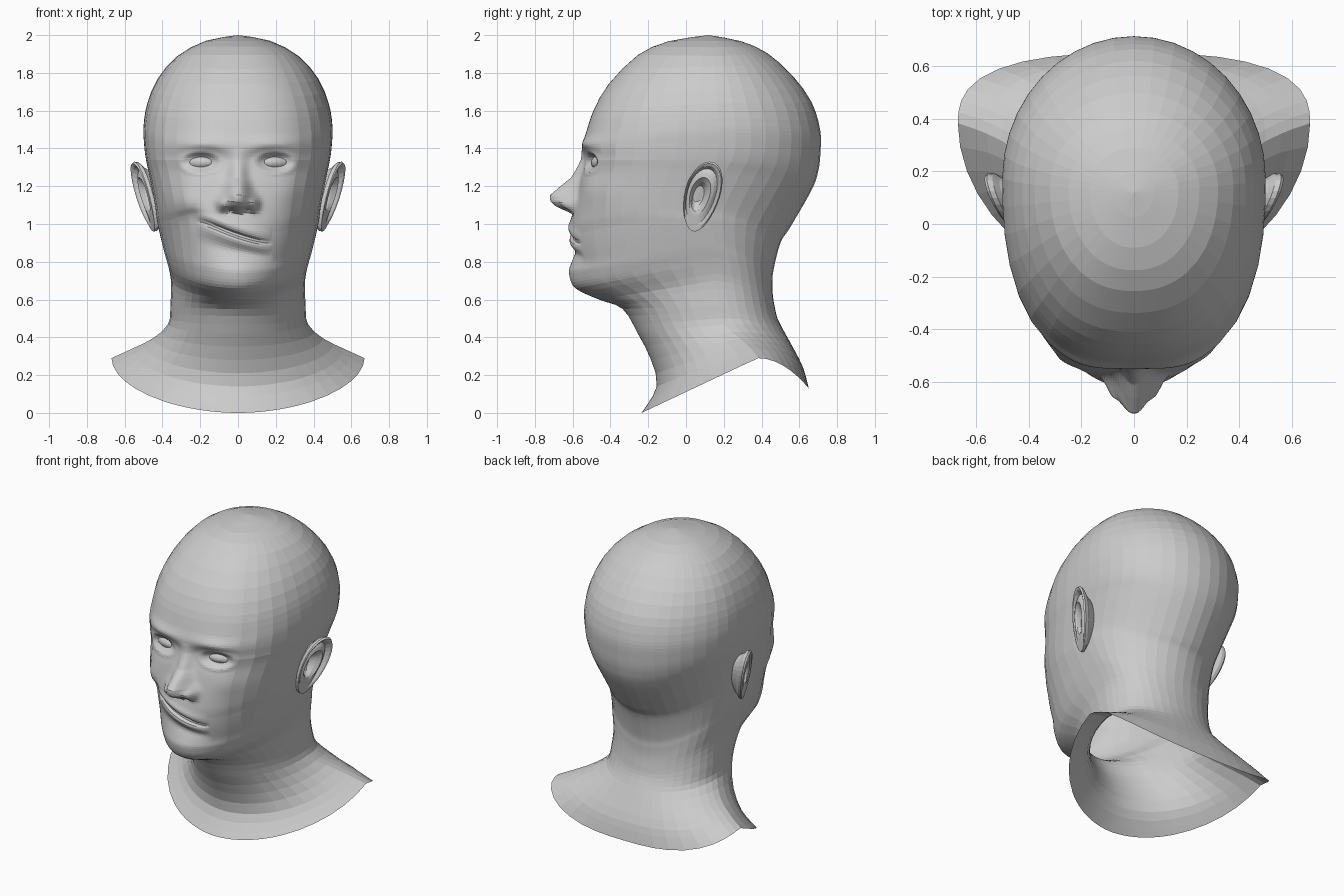
import bpy, bmesh
from math import sin, cos, pi, exp, sqrt

if "Cube" in bpy.data.objects:
    bpy.data.objects.remove(bpy.data.objects["Cube"])

# Head and neck rings: front y,z | side x,y,z | back y,z  (crown to neck opening)
RINGS = [
    (.12, 2.0, 0, .12, 2.0, .12, 2.0),
    (-.09, 1.968, .17, .13, 1.97, .29, 1.968),
    (-.255, 1.895, .32, .14, 1.89, .43, 1.905),
    (-.41, 1.74, .425, .15, 1.77, .565, 1.785),
    (-.49, 1.60, .48, .16, 1.64, .665, 1.645),
    (-.53, 1.48, .5, .17, 1.52, .71, 1.5),
    (-.55, 1.41, .497, .17, 1.42, .712, 1.38),
    (-.545, 1.34, .487, .15, 1.34, .70, 1.28),
    (-.555, 1.26, .47, .10, 1.26, .665, 1.18),
    (-.595, 1.08, .44, .04, 1.10, .55, .98),
    (-.61, .99, .43, .05, 1.02, .50, .90),
    (-.60, .82, .405, .09, .91, .462, .75),
    (-.61, .74, .392, .11, .86, .458, .68),
    (-.585, .66, .375, .13, .80, .46, .62),
    (-.46, .60, .355, .15, .70, .47, .56),
    (-.335, .55, .358, .17, .57, .485, .5),
    (-.255, .42, .37, .2, .47, .52, .43),
    (-.185, .28, .45, .28, .395, .57, .34),
    (-.155, .14, .56, .34, .34, .62, .24),
    (-.235, .0, .67, .38, .29, .65, .13)]
STEPS = [2, 2, 2, 2, 3, 6, 8, 9, 17, 8, 15, 5, 5, 3, 3, 3, 2, 2, 3]
# Roundness of the rings, front and back half
N_FRONT = [(0, 2), (4, 2.45), (7, 2.7), (8, 2.55), (10, 2.15), (12, 2), (13, 1.9), (14, 1.75), (16, 1.9), (19, 1.9)]
N_BACK = [(0, 2), (10, 2), (16, 2.2), (19, 2.7)]
# Nose height and width against z
NOSE_H = [(1.055, 0), (1.075, .055), (1.095, .10), (1.12, .132), (1.15, .143), (1.2, .097),
          (1.245, .05), (1.34, .014), (1.4, 0)]
NOSE_W = [(1.06, .07), (1.12, .075), (1.18, .06), (1.26, .045), (1.4, .04)]
MOUTH_Z = .945


def lerp(table, v):
    if v <= table[0][0]:
        return table[0][1]
    for (a, fa), (b, fb) in zip(table, table[1:]):
        if v <= b:
            return fa + (fb - fa) * (v - a) / (b - a)
    return table[-1][1]


def ring_at(i, f):
    p = [RINGS[min(max(i + k, 0), len(RINGS) - 1)] for k in (-1, 0, 1, 2)]
    return [b + .5 * f * (c - a + f * (2 * a - 5 * b + 4 * c - d + f * (3 * (b - c) + d - a)))
            for a, b, c, d in zip(*p)]


def bump(x, z, cx, cz, sx, sz, amp):
    return amp * exp(-((x - cx) / sx) ** 2 - ((z - cz) / sz) ** 2)


# Slant the mesh rows so they follow the lopsided smile
def smile_shift(x, z):
    return (-.34 * x + .42 * x * x) * exp(-((z - MOUTH_Z) / .13) ** 2 - (x / .3) ** 4)


# Facial relief: how far the skin moves forward; m is the height above the mouth line
def relief(x, z, m):
    a = abs(x)
    d = lerp(NOSE_H, z) * exp(-(a / lerp(NOSE_W, z)) ** 2.4)
    for cx, cz, sx, sz, amp in [
            (.085, 1.105, .028, .035, .04),    # nostril wing
            (.042, 1.072, .02, .012, -.03),    # nostril
            (.18, 1.335, .10, .055, -.048),    # eye socket
            (.2, 1.425, .12, .035, .016),      # brow
            (.3, 1.18, .1, .08, .015)]:        # cheekbone
        d += bump(a, z, cx, cz, sx, sz, amp)
    e = sqrt(((a - .2) / .08) ** 2 + ((z - 1.325) / .042) ** 2)
    d += .009 * exp(-((e - 1.3) / .35) ** 2)   # eyelids
    # Lips
    win = max(0, 1 - ((x + .02) / .2) ** 2) ** .7
    for cz, sz, amp in [(.035, .026, .013), (-.002, .011, -.022), (-.036, .026, .012), (-.09, .035, -.016)]:
        d += win * amp * exp(-((m - cz) / sz) ** 2)
    d += bump(x, z, -.235, 1.04, .03, .05, -.012) + bump(x, z, -.29, 1.11, .07, .06, .018)
    d += bump(x, z, 0, .75, .12, .06, .01)     # chin
    return d


def finish(name, bm, mirror=False):
    bmesh.ops.remove_doubles(bm, verts=bm.verts, dist=1e-5)
    bmesh.ops.recalc_face_normals(bm, faces=bm.faces)
    me = bpy.data.meshes.new(name)
    bm.to_mesh(me)
    bm.free()
    ob = bpy.data.objects.new(name, me)
    bpy.context.collection.objects.link(ob)
    if mirror:
        ob.modifiers.new("mirror", 'MIRROR')
    return ob


def loft(name, rows, mirror=False):
    bm = bmesh.new()
    vs = [[bm.verts.new(p) for p in row] for row in rows]
    n = len(rows[0])
    for r0, r1 in zip(vs, vs[1:]):
        for j in range(n):
            k = (j + 1) % n
            bm.faces.new((r0[j], r0[k], r1[k], r1[j]))
    return finish(name, bm, mirror)


# Head and neck: one lofted skin, fine at the face and coarse behind
half = [.65 * i / 32 for i in range(32)] + [.65 + (pi - .65) * i / 16 for i in range(17)]
angles = half + [-t for t in half[-2:0:-1]]


def head_row(i, f):
    yf, zf, xs, ys, zs, yb, zb = ring_at(i, f)
    row = []
    for t in angles:
        s, c = sin(t), cos(t)
        n = lerp(N_FRONT if c > 0 else N_BACK, i + f)
        r = (abs(s) ** n + abs(c) ** n) ** (-1 / n)
        x, c = xs * r * s, c * r
        if c > 0:
            y, z = ys + (yf - ys) * c, zs + (zf - zs) * c
            if y < -.2 and z > .6:
                m = z - MOUTH_Z
                z += smile_shift(x, z)
                y -= relief(x, z, m)
        else:
            y, z = ys - (yb - ys) * c, zs + (zb - zs) * c * c
        row.append((x, y, z))
    return row


rows = [head_row(i, k / n) for i, n in enumerate(STEPS) for k in range(n)]
rows.append(head_row(len(STEPS) - 1, 1))
loft("head_and_neck", rows)

# Ears: concha, inner fold, helix rim and back as rings of one outline
EAR = [(.02, -.05), (.3, -.045), (.42, -.01), (.55, .012), (.68, .004), (.8, -.01), (.88, .014),
       (.95, .02), (1, .008), (.98, -.012), (.85, -.03), (.55, -.11)]
ear = []
for i, (rho, dx) in enumerate(EAR):
    row = []
    for k in range(28):
        a = 2 * pi * k / 28
        y = .085 + rho * (.095 * cos(a) * (1 + .15 * sin(a)) + .04 * sin(a))
        z = 1.145 + rho * .185 * sin(a)
        if i < 8:  # concha sits forward, lobe and front edge are plain
            y -= .03 * (1 - rho)
            plain = min(1, .6 * max(0, -cos(a)) + max(0, -sin(a)) ** 2)
            dx_here = dx + (.008 - dx) * plain * min(1, rho * 2)
        else:
            dx_here = dx
        row.append((.49 + .33 * (y - .08) + .2 * (z - 1.15) + dx_here, y, z))
    ear.append(row)
loft("ears", ear, True)

# Eyes
bm = bmesh.new()
bmesh.ops.create_uvsphere(bm, u_segments=20, v_segments=12, radius=1)
for v in bm.verts:
    v.co = (.2 + .085 * v.co.x, -.445 + .055 * v.co.y + .022 * v.co.x, 1.325 + .04 * v.co.z)
finish("eyes", bm, True)
